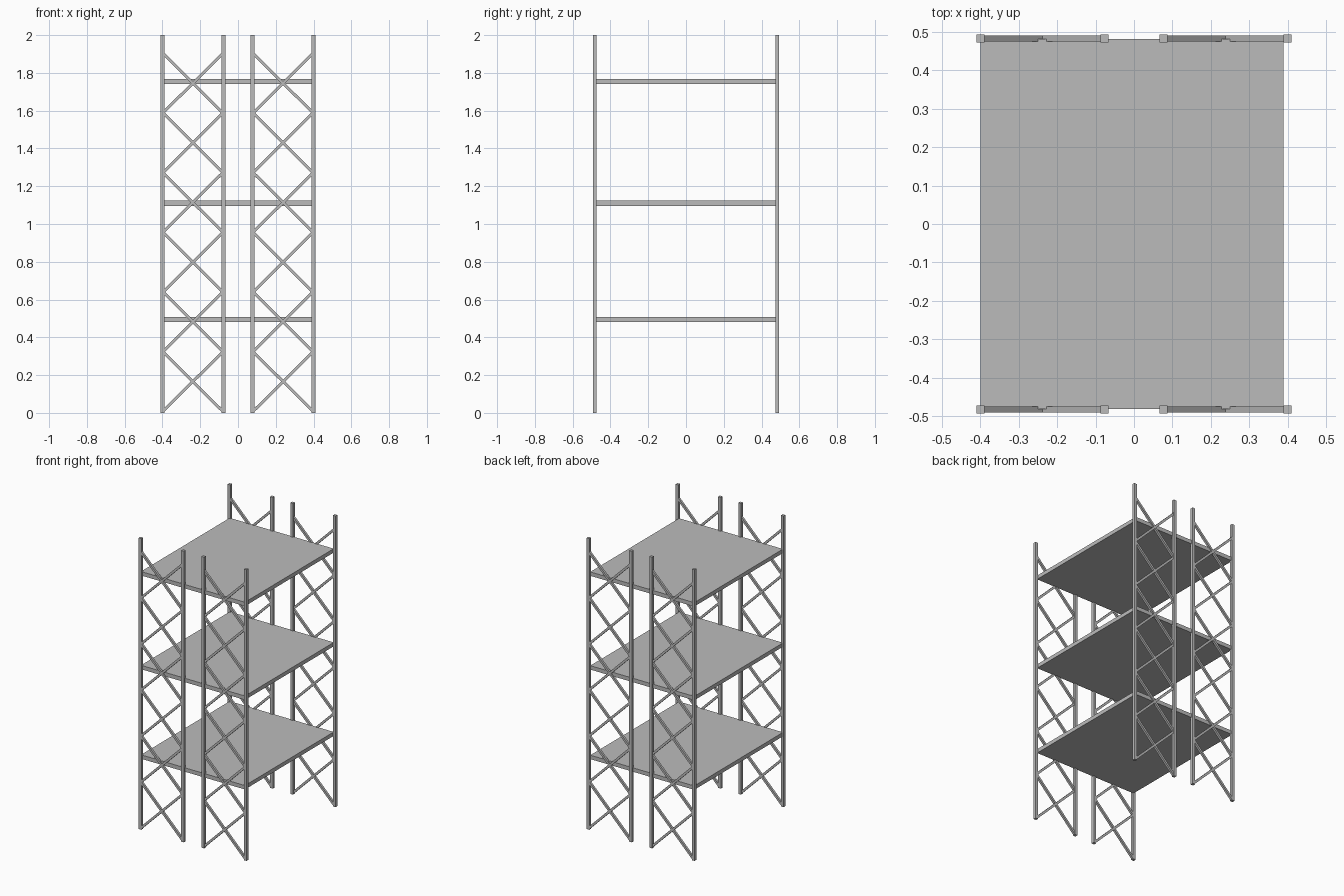
import bpy
import math
from mathutils import Matrix, Vector

if "Cube" in bpy.data.objects:
    bpy.data.objects.remove(bpy.data.objects["Cube"], do_unlink=True)

steel = bpy.data.materials.new("grey steel")
steel.use_nodes = True
grey = (0.5, 0.5, 0.5, 1)
steel.diffuse_color = grey
steel.node_tree.nodes["Principled BSDF"].inputs["Base Color"].default_value = grey

POST_XS = (0.077, 0.4)     # inner and outer post
FRAME_Y = 0.483
HEIGHT = 2.0
POST = 0.02
BRACE = 0.015
BAY = 0.316                # height of one crossed bay
BAYS = 6
FOOT = 0.008


def box(name, center, size, angle=0):
    """Box of the given size, turned about the y axis."""
    bpy.ops.mesh.primitive_cube_add(size=1)
    ob = bpy.context.object
    ob.name = name
    ob.data.transform(Matrix.Rotation(angle, 4, 'Y') @ Matrix.Diagonal((*size, 1)))
    ob.location = Vector(center)
    ob.data.materials.append(steel)
    return ob


# Four ladder frames, each with two posts and crossed braces
for side_y, end in ((-1, "front"), (1, "back")):
    for side_x, hand in ((-1, "right"), (1, "left")):
        label = f"{end}_{hand}"
        y = side_y * FRAME_Y
        for x, place in zip(POST_XS, ("inner", "outer")):
            box(f"{label}_{place}_post", (side_x * x, y, HEIGHT / 2),
                (POST, POST, HEIGHT))
        mid = side_x * sum(POST_XS) / 2
        span = POST_XS[1] - POST_XS[0] - 0.006
        tilt = math.atan2(BAY, span)
        for bay in range(BAYS):
            z = FOOT + (bay + 0.5) * BAY
            for lean, way in ((1, "falling"), (-1, "rising")):
                box(f"{label}_{way}_brace_{bay + 1}", (mid, y, z),
                    (math.hypot(span, BAY), BRACE, BRACE), lean * tilt)

# Three shelves
for level, z in zip(("lower", "middle", "upper"), (0.495, 1.11, 1.754)):
    box(f"{level}_shelf", (-0.005, 0, z), (0.79, 0.964, 0.027))
